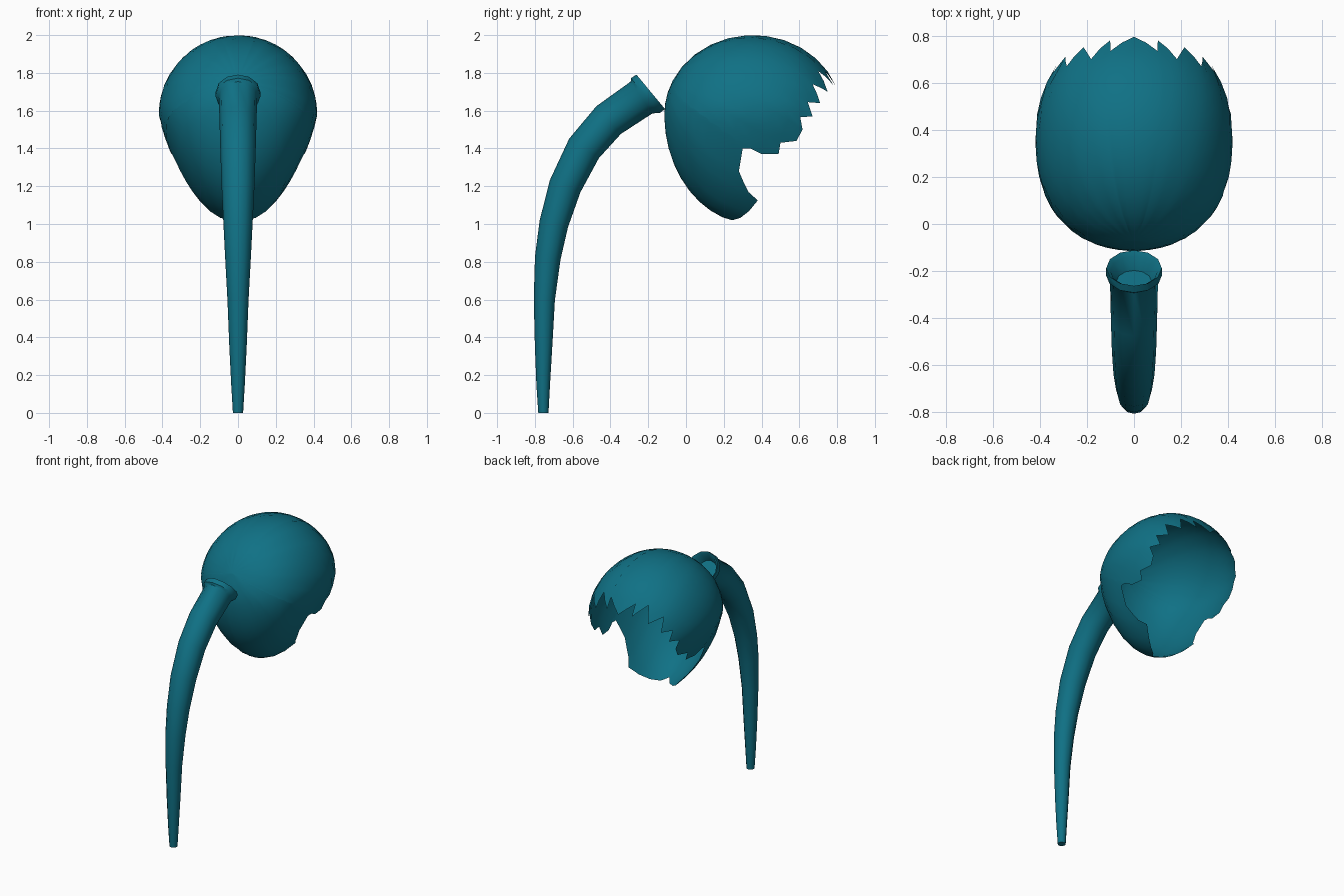
import bpy, bmesh, math
from mathutils import Vector

cube = bpy.data.objects.get("Cube")
if cube:
    bpy.data.objects.remove(cube)

COLOR = (0.005, 0.165, 0.235, 1)
teal = bpy.data.materials.new("teal")
teal.use_nodes = True
teal.diffuse_color = COLOR
bsdf = teal.node_tree.nodes["Principled BSDF"]
bsdf.inputs["Base Color"].default_value = COLOR
bsdf.inputs["Roughness"].default_value = 0.7


def finish(bm, name, angle):
    bmesh.ops.recalc_face_normals(bm, faces=bm.faces)
    mesh = bpy.data.meshes.new(name)
    bm.to_mesh(mesh)
    bm.free()
    mesh.materials.append(teal)
    obj = bpy.data.objects.new(name, mesh)
    bpy.context.collection.objects.link(obj)
    bpy.ops.object.select_all(action="DESELECT")
    obj.select_set(True)
    bpy.context.view_layer.objects.active = obj
    bpy.ops.object.shade_smooth_by_angle(angle=math.radians(angle))
    return obj


def bridge(bm, a, b):
    n = len(a)
    for i in range(n):
        bm.faces.new((a[i], a[(i + 1) % n], b[(i + 1) % n], b[i]))


# Hair cap: a rounded shell drawn from a pole at the back to a jagged rim
MID_Y, MID_Z = 0.355, 1.58
RX, RY, UP, DOWN = 0.42, 0.47, 0.42, 0.58


def direction(y, z, centre=False):
    """Unit direction of the rim point seen at (y, z) from the side."""
    uy = (y - MID_Y) / RY
    uz = (z - MID_Z) / (UP if z > MID_Z else DOWN)
    ux = 0 if centre else math.sqrt(max(0, 1 - uy * uy - uz * uz))
    return Vector((ux, uy, uz)).normalized()


def cap_point(u):
    squarish = 1 + 0.15 * u.y ** 2
    narrowing = 1 + 0.27 * min(u.z, 0)
    return Vector((RX * u.x * squarish * narrowing, MID_Y + RY * u.y,
                   MID_Z + u.z * (UP if u.z > 0 else DOWN)))


# Rim from the middle of the fringe, past the temple and ear, to the nape
rim = [(0.8, 1.73), (0.735, 1.81), (0.78, 1.735), (0.70, 1.81), (0.75, 1.70),
       (0.67, 1.74), (0.71, 1.64), (0.645, 1.645), (0.67, 1.57),
       (0.605, 1.565), (0.617, 1.50), (0.585, 1.44), (0.50, 1.43),
       (0.49, 1.37), (0.40, 1.37), (0.36, 1.40), (0.30, 1.40), (0.28, 1.28),
       (0.33, 1.17), (0.38, 1.125), (0.245, 1.02), (0.19, 1.02)]
dirs = [direction(y, z, i in (0, len(rim) - 1)) for i, (y, z) in enumerate(rim)]
half = []
for a, b in zip(dirs, dirs[1:]):
    steps = max(1, math.ceil(a.angle(b) / math.radians(14)))
    half += [a.slerp(b, k / steps) for k in range(steps)]
half.append(dirs[-1])
loop = half + [Vector((-u.x, u.y, u.z)) for u in reversed(half[1:-1])]

bm = bmesh.new()
tilt = math.radians(25)
pole = Vector((0, -math.cos(tilt), math.sin(tilt)))
RINGS = 11
rings = [[bm.verts.new(cap_point(pole.slerp(u, k / RINGS))) for u in loop]
         for k in range(1, RINGS + 1)]
tip = bm.verts.new(cap_point(pole))
for i in range(len(loop)):
    bm.faces.new((tip, rings[0][i], rings[0][(i + 1) % len(loop)]))
for inner, outer in zip(rings, rings[1:]):
    bridge(bm, inner, outer)
finish(bm, "hair_cap", 60)

# Ponytail: a tapering bent tube with a flared, dished upper end
path = [(-0.755, 0, 0.027), (-0.756, 0.15, 0.036), (-0.754, 0.35, 0.046),
        (-0.75, 0.6, 0.056), (-0.732, 0.82, 0.068), (-0.70, 1.0, 0.077),
        (-0.64, 1.2, 0.087), (-0.54, 1.4, 0.094), (-0.41, 1.55, 0.098),
        (-0.235, 1.67, 0.102)]
SIDES = 12


def ring(bm, y, z, radius, tangent):
    normal = Vector((0, -tangent.z, tangent.y))
    out = []
    for i in range(SIDES):
        a = math.tau * i / SIDES
        offset = Vector((math.cos(a), 0, 0)) + normal * math.sin(a)
        out.append(bm.verts.new(Vector((0, y, z)) + offset * radius))
    return out


bm = bmesh.new()
tube = []
for i, (y, z, radius) in enumerate(path):
    before, after = path[max(i - 1, 0)], path[min(i + 1, len(path) - 1)]
    tangent = Vector((0, after[0] - before[0], after[1] - before[1])).normalized()
    tube.append(ring(bm, y, z, radius, tangent))
end = Vector((0, 0.77, 0.64)).normalized()
for y, z, radius in [(-0.215, 1.68, 0.12), (-0.187, 1.70, 0.118),
                     (-0.20, 1.69, 0.10), (-0.245, 1.655, 0.075)]:
    tube.append(ring(bm, y, z, radius, end))
for a, b in zip(tube, tube[1:]):
    bridge(bm, a, b)
bm.faces.new(tube[0])
bm.faces.new(tube[-1])
finish(bm, "ponytail", 45)
